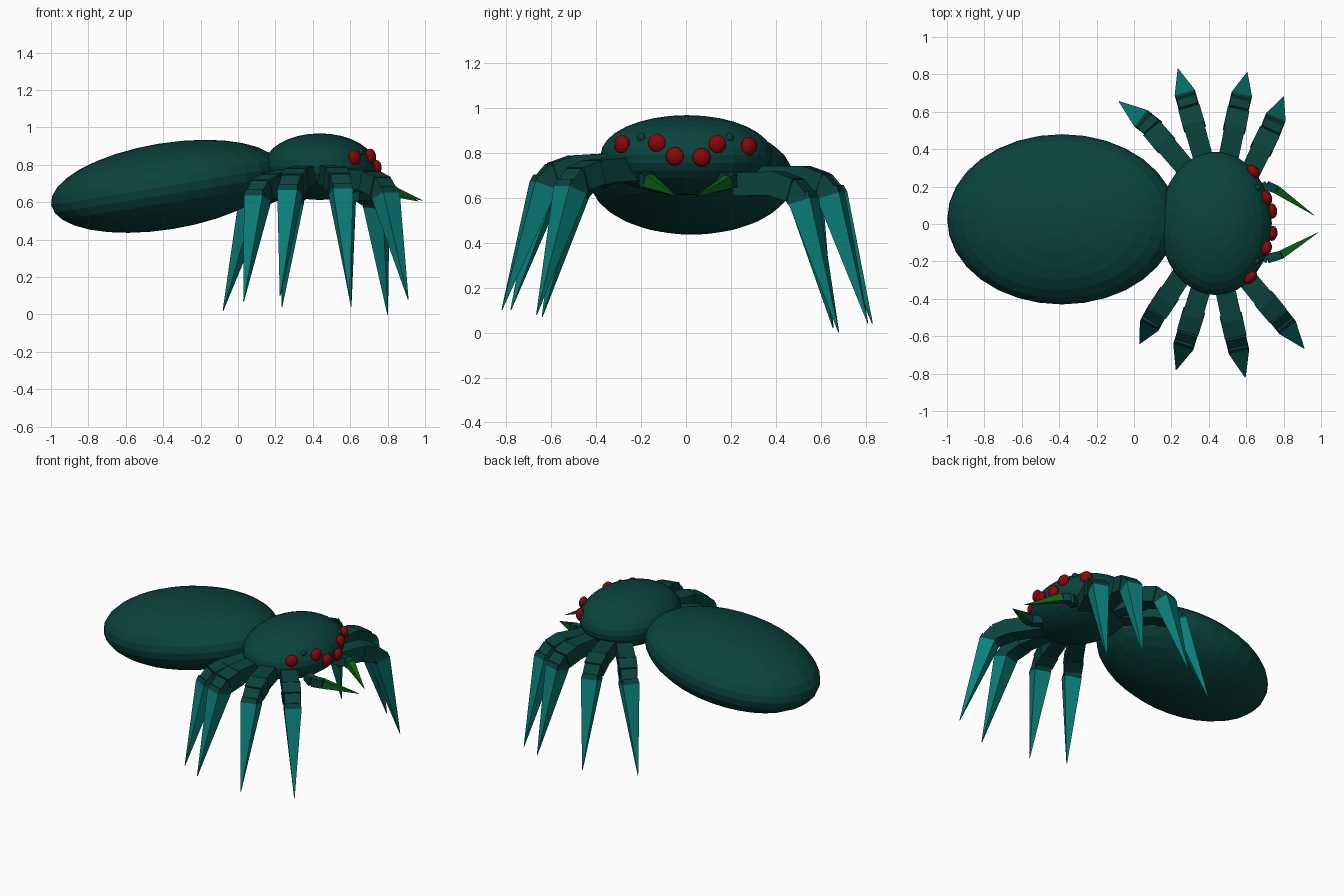
import bpy, bmesh, math
from mathutils import Vector, Matrix

if "Cube" in bpy.data.objects:
    bpy.data.objects.remove(bpy.data.objects["Cube"])


def material(name, rgb):
    m = bpy.data.materials.new(name)
    m.diffuse_color = (*rgb, 1)
    m.use_nodes = True
    m.node_tree.nodes["Principled BSDF"].inputs["Base Color"].default_value = m.diffuse_color
    return m


BODY = material("dark teal", (0.003, 0.056, 0.047))
CLAW = material("bright teal", (0.003, 0.215, 0.195))
EYE = material("deep red", (0.25, 0.002, 0.004))
FANG = material("green", (0.004, 0.12, 0.010))


def finish(name, bm, mats):
    bmesh.ops.recalc_face_normals(bm, faces=bm.faces)
    me = bpy.data.meshes.new(name)
    bm.to_mesh(me)
    bm.free()
    for m in mats:
        me.materials.append(m)
    ob = bpy.data.objects.new(name, me)
    bpy.context.collection.objects.link(ob)
    return ob


def ellipsoid(name, centre, radii, mat, tilt=0, seg=32, rings=16, turn=0):
    bm = bmesh.new()
    bmesh.ops.create_uvsphere(bm, u_segments=seg, v_segments=rings, radius=1)
    bm.transform(Matrix.Translation(centre) @ Matrix.Rotation(turn, 4, 'Z')
                 @ Matrix.Rotation(tilt, 4, 'Y') @ Matrix.Diagonal((*radii, 1)))
    return finish(name, bm, [mat])


def frustum(bm, p0, p1, size0, size1, mat=0):
    """Four-sided tapered block from p0 to p1; sizes are (width, height)."""
    p0, p1 = Vector(p0), Vector(p1)
    d = (p1 - p0).normalized()
    side = d.cross(Vector((0, 0, 1))).normalized()
    up = side.cross(d)
    rings = []
    for p, (w, h) in ((p0, size0), (p1, size1)):
        rings.append([bm.verts.new(p + side * sx * w / 2 + up * sy * h / 2)
                      for sx, sy in ((-1, -1), (1, -1), (1, 1), (-1, 1))])
    a, b = rings
    faces = [bm.faces.new(a[::-1]), bm.faces.new(b)]
    faces += [bm.faces.new((a[i], a[(i + 1) % 4], b[(i + 1) % 4], b[i])) for i in range(4)]
    for f in faces:
        f.material_index = mat


# Body
ellipsoid("abdomen", (-0.385, 0.025, 0.685), (0.622, 0.455, 0.231), BODY, math.radians(-9.2))
HEAD, HR = Vector((0.437, 0.003, 0.79)), Vector((0.30, 0.383, 0.178))
ellipsoid("head", HEAD, HR, BODY)


# Eyes sit on the head surface
def eye(name, y, z, r, mat):
    dy, dz = (y - HEAD.y) / HR.y, (z - HEAD.z) / HR.z
    x = HEAD.x + HR.x * math.sqrt(1 - dy * dy - dz * dz)
    n = Vector(((x - HEAD.x) / HR.x ** 2, (y - HEAD.y) / HR.y ** 2, 0))
    ellipsoid(name, (x + 0.005, y, z), (r * 0.7, r, r), mat, 0, 14, 8, math.atan2(n.y, n.x))


for i, (y, z) in enumerate([(-0.285, 0.838), (-0.13, 0.845), (-0.05, 0.785),
                            (0.07, 0.78), (0.14, 0.84), (0.28, 0.83)]):
    eye(f"red_eye_{i + 1}", y, z, 0.041, EYE)
for i, y in enumerate((-0.20, 0.195)):
    eye(f"small_eye_{i + 1}", y, 0.87, 0.019, BODY)


# Legs: thigh, two knee blocks, collar, long claw
def leg(name, root, base, tip):
    root, base, tip = Vector(root), Vector(base), Vector(tip)
    d = base - root
    d.z = 0
    d.normalize()
    z = Vector((0, 0, 1))
    k1 = base - d * 0.12 + z * 0.08
    k2 = base - d * 0.045 + z * 0.05
    axis = (tip - base).normalized()
    bm = bmesh.new()
    frustum(bm, root, k1, (0.105, 0.105), (0.11, 0.105))
    frustum(bm, k1 - d * 0.02, k2, (0.12, 0.11), (0.118, 0.105))
    frustum(bm, k2 - d * 0.012 + z * 0.012, base, (0.105, 0.10), (0.105, 0.095))
    frustum(bm, base - axis * 0.035, base, (0.10, 0.095), (0.112, 0.105))
    frustum(bm, base, tip, (0.112, 0.105), (0.003, 0.003), 1)
    finish(name, bm, [BODY, CLAW])


LEGS = [  # root, claw base, claw tip
    ((0.31, 0.26, 0.68), (0.075, 0.535, 0.585), (-0.08, 0.655, 0.02)),
    ((0.39, 0.28, 0.69), (0.285, 0.655, 0.61), (0.235, 0.83, 0.04)),
    ((0.49, 0.28, 0.69), (0.565, 0.645, 0.61), (0.605, 0.81, 0.04)),
    ((0.60, 0.23, 0.66), (0.74, 0.525, 0.585), (0.80, 0.68, 0.0)),
    ((0.29, -0.22, 0.73), (0.105, -0.50, 0.62), (0.03, -0.64, 0.07)),
    ((0.38, -0.27, 0.75), (0.278, -0.61, 0.65), (0.225, -0.78, 0.10)),
    ((0.47, -0.27, 0.75), (0.55, -0.635, 0.655), (0.595, -0.82, 0.10)),
    ((0.56, -0.24, 0.73), (0.79, -0.515, 0.635), (0.91, -0.665, 0.08)),
]
for i, (r, b, t) in enumerate(LEGS):
    leg(f"{'back' if i < 4 else 'front'}_leg_{i % 4 + 1}", r, b, t)

# Fangs: short arm and pointed green tip
for name, pts in (("back", ((0.64, 0.16, 0.69), (0.71, 0.205, 0.675), (0.76, 0.185, 0.67), (0.965, 0.045, 0.605))),
                  ("front", ((0.65, -0.15, 0.69), (0.715, -0.185, 0.68), (0.785, -0.165, 0.675), (0.985, -0.045, 0.61)))):
    bm = bmesh.new()
    frustum(bm, pts[0], pts[1], (0.05, 0.06), (0.05, 0.06))
    frustum(bm, pts[1], pts[2], (0.05, 0.06), (0.045, 0.055))
    frustum(bm, pts[2], pts[3], (0.045, 0.055), (0.002, 0.002), 1)
    finish(name + "_fang", bm, [BODY, FANG])
